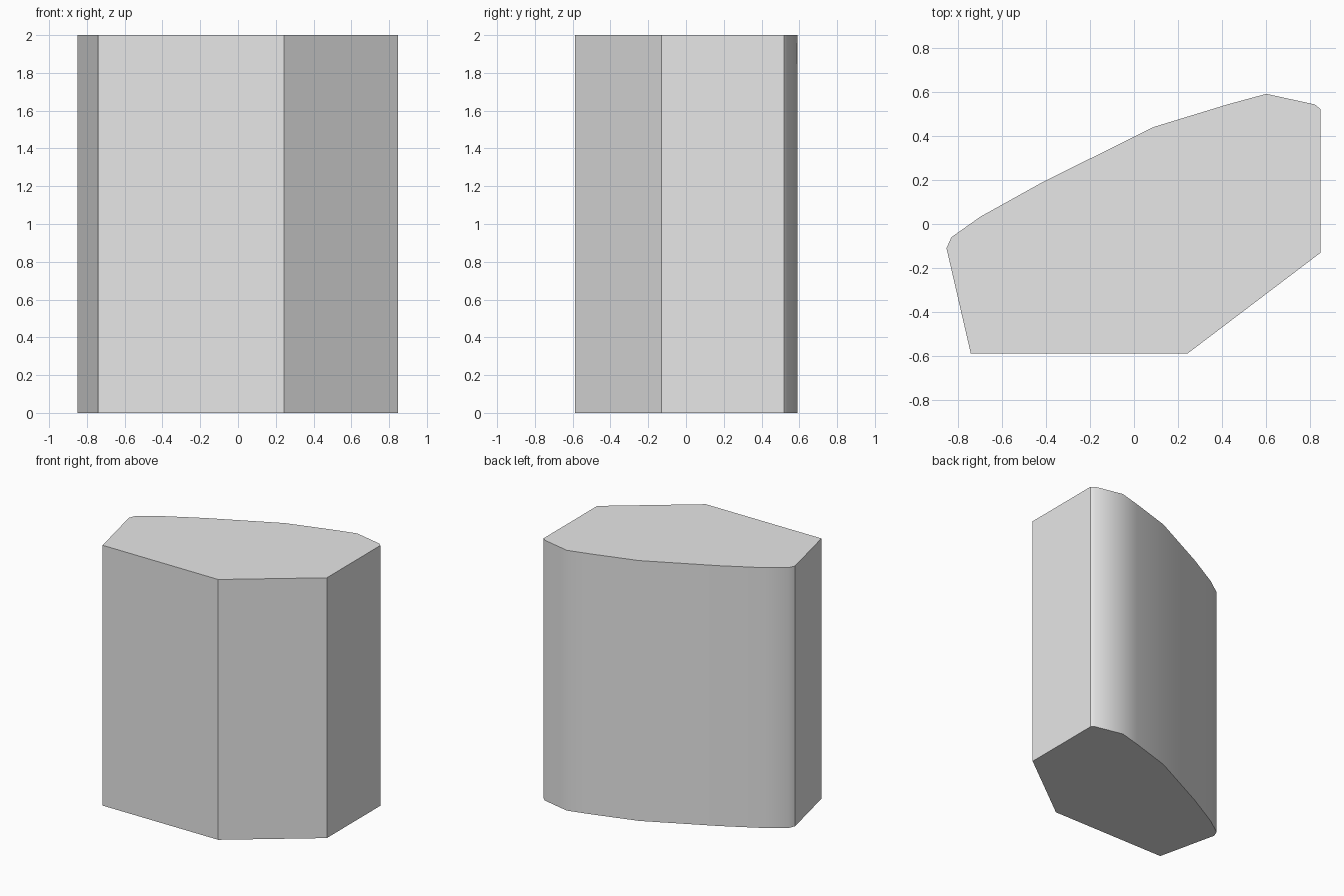
import bpy
import bmesh
import math

HEIGHT = 2.0

# Remove the default cube
cube = bpy.data.objects.get("Cube")
if cube:
    bpy.data.objects.remove(cube, do_unlink=True)

# Single grey material
grey = bpy.data.materials.new("light grey")
grey.use_nodes = True
colour = (0.8, 0.8, 0.8, 1)
grey.diffuse_color = colour
grey.node_tree.nodes["Principled BSDF"].inputs["Base Color"].default_value = colour

# Block outline, counter-clockwise: flat front and sides, then the curved back
flat_sides = [(-0.85, -0.11), (-0.74, -0.587), (0.243, -0.587),
              (0.846, -0.13), (0.846, 0.52)]
curved_back = [(0.82, 0.542), (0.6, 0.59), (0.427, 0.543), (0.09, 0.44),
               (-0.414, 0.19), (-0.695, 0.034), (-0.828, -0.06)]

# Extrude the outline into a prism
bm = bmesh.new()
base = bm.faces.new([bm.verts.new((x, y, 0)) for x, y in flat_sides + curved_back])
top = bmesh.ops.extrude_face_region(bm, geom=[base], use_keep_orig=True)
bmesh.ops.translate(bm, vec=(0, 0, HEIGHT),
                    verts=[v for v in top["geom"] if isinstance(v, bmesh.types.BMVert)])
bmesh.ops.recalc_face_normals(bm, faces=bm.faces)

mesh = bpy.data.meshes.new("curved_back_block")
bm.to_mesh(mesh)
bm.free()
mesh.materials.append(grey)
block = bpy.data.objects.new("curved_back_block", mesh)
bpy.context.collection.objects.link(block)

# Smooth the back while the corners stay sharp
bpy.ops.object.select_all(action="DESELECT")
block.select_set(True)
bpy.context.view_layer.objects.active = block
bpy.ops.object.shade_smooth_by_angle(angle=math.radians(33))
